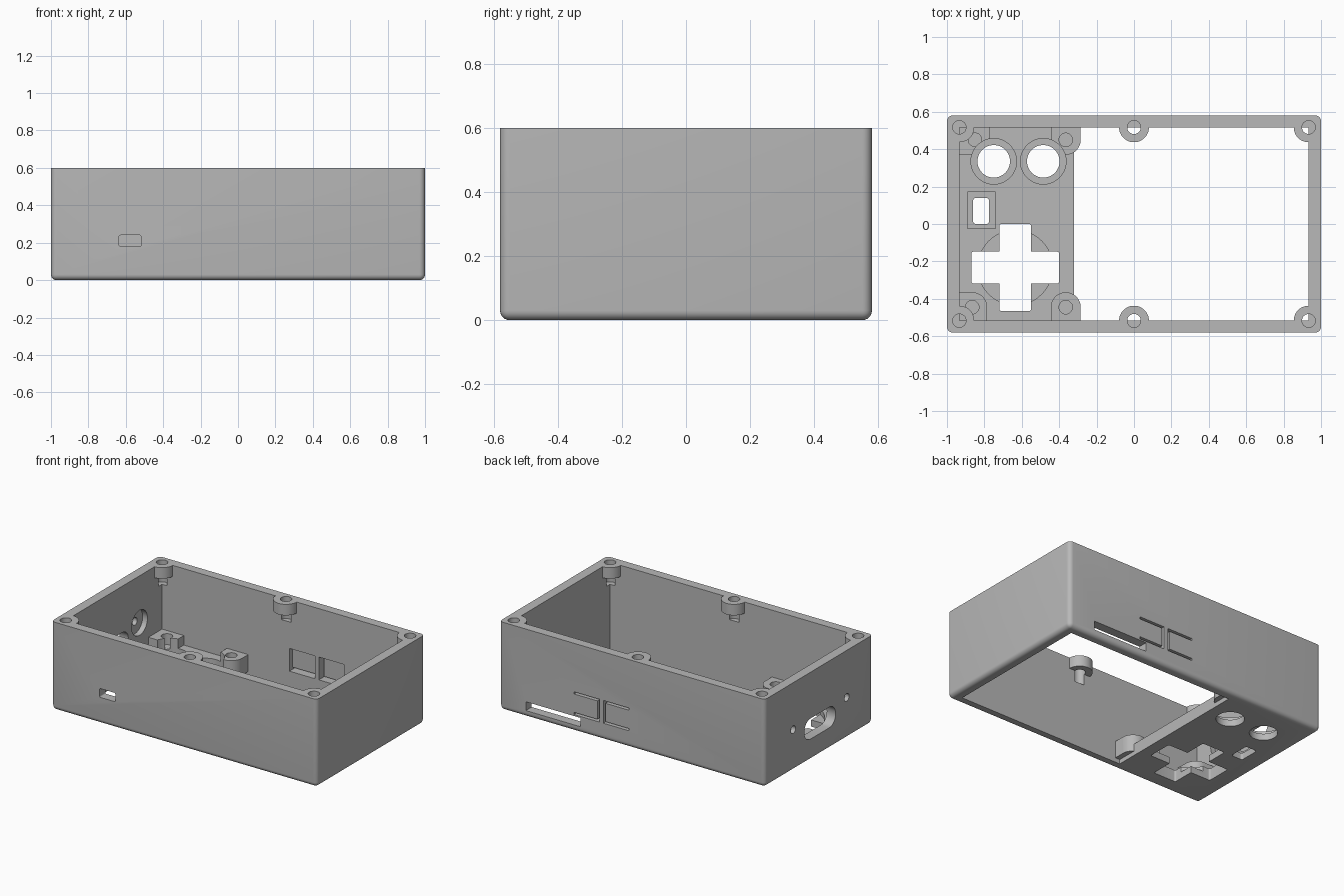
import bpy, bmesh
from mathutils import Matrix, Vector

old = bpy.data.objects.get("Cube")
if old:
    bpy.data.objects.remove(old, do_unlink=True)

plastic = bpy.data.materials.new("grey plastic")
plastic.use_nodes = True
grey = (0.48, 0.48, 0.48, 1)
plastic.diffuse_color = grey
plastic.node_tree.nodes["Principled BSDF"].inputs["Base Color"].default_value = grey


def make(name, bm):
    mesh = bpy.data.meshes.new(name)
    bm.to_mesh(mesh)
    bm.free()
    mesh.materials.append(plastic)
    ob = bpy.data.objects.new(name, mesh)
    bpy.context.collection.objects.link(ob)
    return ob


def box(x, y, z, axis=None, r=0.0):
    """Box from (low, high) ranges; edges along axis are rounded by r."""
    bm = bmesh.new()
    bmesh.ops.create_cube(bm, size=1)
    for v in bm.verts:
        for i, (lo, hi) in enumerate((x, y, z)):
            v.co[i] = hi if v.co[i] > 0 else lo
    if r:
        edges = [e for e in bm.edges
                 if abs((e.verts[0].co - e.verts[1].co).normalized()[axis]) > 0.9]
        bmesh.ops.bevel(bm, geom=edges, offset=r, segments=6, profile=0.5, affect='EDGES')
    return make("tool", bm)


def rod(centre, r, length, axis='Z', sides=48):
    bm = bmesh.new()
    turn = Matrix.Rotation(1.5707963, 4, 'Y') if axis == 'X' else Matrix()
    bmesh.ops.create_cone(bm, cap_ends=True, segments=sides, radius1=r, radius2=r,
                          depth=length, matrix=Matrix.Translation(Vector(centre)) @ turn)
    return make("tool", bm)


def upright(x, y, r, z0, z1):
    return rod((x, y, (z0 + z1) / 2), r, z1 - z0)


def combine(target, tool, operation='DIFFERENCE'):
    mod = target.modifiers.new("cut", 'BOOLEAN')
    mod.operation, mod.solver, mod.object = operation, 'EXACT', tool
    bpy.context.view_layer.objects.active = target
    bpy.ops.object.modifier_apply(modifier=mod.name)
    bpy.data.objects.remove(tool, do_unlink=True)


# Dimensions
W, D, H = 1.0, 0.58, 0.6
IX, IY = 0.934, 0.517
FLOOR, POST_TOP, EDGE = 0.08, 0.145, -0.32

# Outer block, rounded everywhere but the open rim
bm = bmesh.new()
bmesh.ops.create_cube(bm, size=1)
for v in bm.verts:
    v.co = (v.co.x * 2 * W, v.co.y * 2 * D, (v.co.z + 0.5) * H)
soft = [e for e in bm.edges if min(v.co.z for v in e.verts) < 0.01]
bmesh.ops.bevel(bm, geom=soft, offset=0.03, segments=6, profile=0.5, affect='EDGES')
case = make("case_shell", bm)

# Cavity and screen opening, leaving bosses and posts standing
cavity = box((-IX, IX), (-IY, IY), (FLOOR, 0.7))
combine(cavity, box((EDGE, IX), (-IY, IY), (-0.2, 0.7)), 'UNION')
boss_spots = [(x, y) for x in (-IX, 0, IX) for y in (-IY, IY)]
for x, y in boss_spots:
    combine(cavity, upright(x, y, 0.08, 0.525, 0.9))
posts = [(-0.85, 0.45), (-0.365, 0.45), (-0.865, -0.445), (-0.365, -0.445)]
for x, y in posts:
    side = 1 if y > 0 else -1
    combine(cavity, upright(x, y, 0.08, 0.03, POST_TOP))
    reach = sorted((y, side * 0.55))
    combine(cavity, box((x - 0.08, x + 0.08), reach, (0.03, POST_TOP)))
    if x < -0.5:
        combine(cavity, box((-0.97, x), sorted((y - side * 0.08, side * 0.55)), (0.03, POST_TOP)))
combine(case, cavity)

# Screw holes
for x, y in boss_spots:
    combine(case, upright(x, y, 0.036, 0.45, 0.8))
for x, y in posts:
    combine(case, upright(x, y, 0.036, 0.07, 0.3 if y < 0 else 0.2))

# Round button openings with counterbores
for x in (-0.75, -0.485):
    combine(case, upright(x, 0.335, 0.122, 0.045, 0.2))
    combine(case, upright(x, 0.335, 0.087, -0.1, 0.2))

# Small rectangular button
combine(case, box((-0.89, -0.74), (-0.025, 0.17), (0.045, 0.2)))
combine(case, box((-0.86, -0.775), (0.0, 0.14), (-0.1, 0.2), 2, 0.015))

# Cross-shaped pad opening with round recess
combine(case, upright(-0.635, -0.233, 0.2, 0.045, 0.13))
for hx, hy in ((0.235, 0.085), (0.085, 0.233)):
    combine(case, box((-0.635 - hx, -0.635 + hx), (-0.233 - hy, -0.233 + hy),
                      (-0.1, 0.13), 2, 0.012))

# Front port
combine(case, box((-0.636, -0.518), (-0.7, -0.45), (0.18, 0.24), 1, 0.008))

# Back card slot
combine(case, box((0.39, 0.8), (0.45, 0.7), (0.045, 0.105)))

# Back flexible tabs: inner pocket plus three slits each
for x0, x1, hinge_low in ((0.025, 0.217, True), (0.247, 0.437, False)):
    combine(case, box((x0, x1), (0.45, 0.55), (0.115, 0.27)))
    for z in (0.115, 0.255):
        combine(case, box((x0, x1), (0.45, 0.7), (z, z + 0.015)))
    xs = (x1 - 0.015, x1) if hinge_low else (x0, x0 + 0.015)
    combine(case, box(xs, (0.45, 0.7), (0.115, 0.27)))

# Side connector opening with two fixing holes
combine(case, box((-1.2, -0.9), (-0.18, 0.155), (0.145, 0.285), 0, 0.065))
for y in (-0.3, 0.275):
    combine(case, rod((-0.92, y, 0.28), 0.085, 0.1, 'X'))
    combine(case, rod((-1.0, y, 0.28), 0.026, 0.4, 'X', 24))

# Smooth curved walls, keep crisp edges
bpy.ops.object.select_all(action='DESELECT')
case.select_set(True)
bpy.context.view_layer.objects.active = case
bpy.ops.object.shade_smooth_by_angle(angle=0.5)
